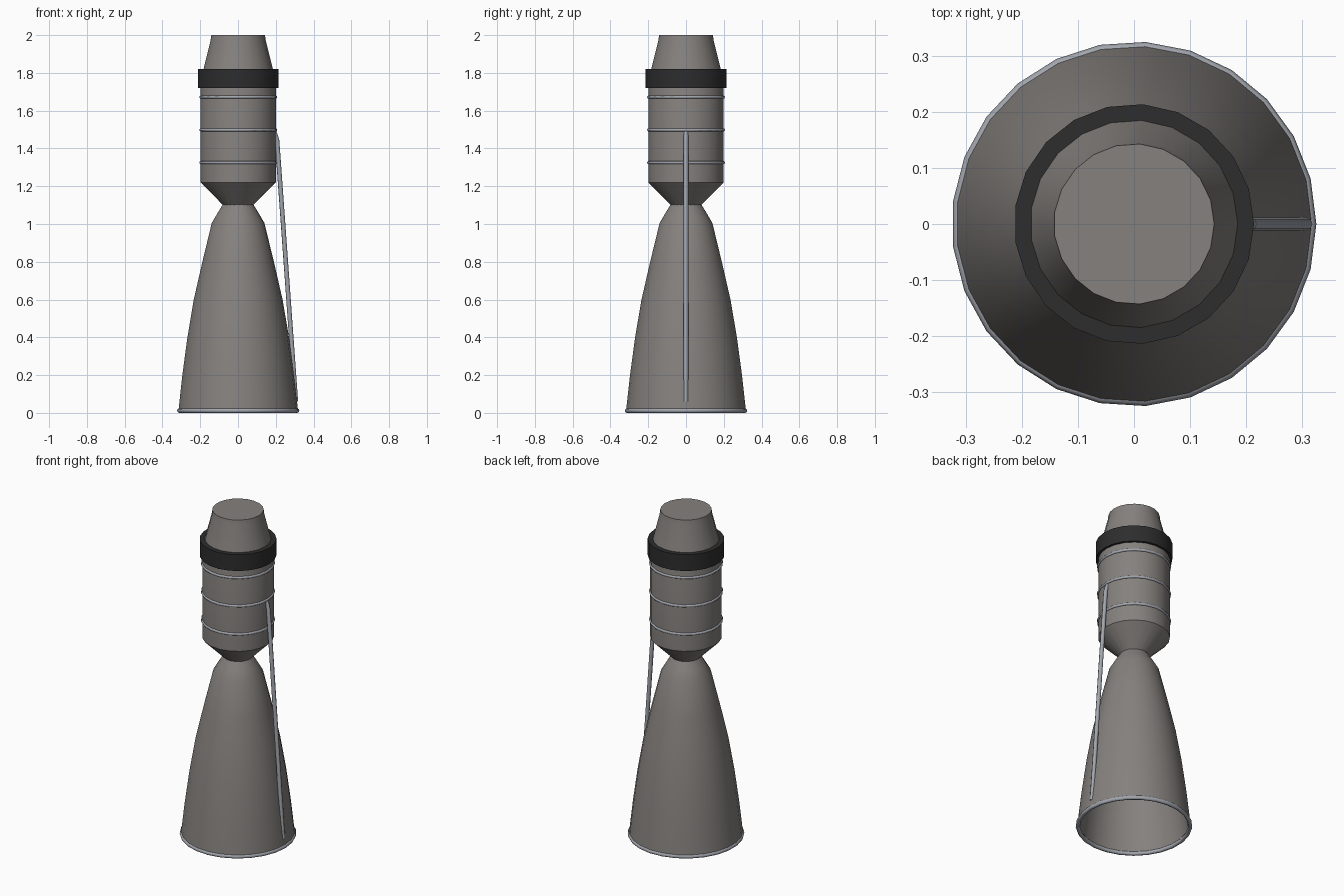
import bpy, bmesh, math

cube = bpy.data.objects.get("Cube")
if cube:
    bpy.data.objects.remove(cube, do_unlink=True)


def material(name, rgb):
    mat = bpy.data.materials.new(name)
    mat.use_nodes = True
    mat.diffuse_color = (*rgb, 1)
    mat.node_tree.nodes["Principled BSDF"].inputs["Base Color"].default_value = (*rgb, 1)
    return mat


WARM_GREY = material("warm grey metal", (0.235, 0.22, 0.208))
STEEL = material("pale steel", (0.36, 0.38, 0.42))
BLACK = material("black band", (0.026, 0.026, 0.026))


def finish(obj, name, mat, angle=35):
    obj.name = name
    obj.data.materials.clear()
    obj.data.materials.append(mat)
    bpy.ops.object.select_all(action="DESELECT")
    obj.select_set(True)
    bpy.context.view_layer.objects.active = obj
    bpy.ops.object.shade_smooth_by_angle(angle=math.radians(angle))


def lathe(name, profile, sides, mat, closed=False):
    """Revolve (radius, height) points about the vertical axis."""
    bm = bmesh.new()
    verts = [bm.verts.new((r, 0, z)) for r, z in profile]
    edges = [bm.edges.new(pair) for pair in zip(verts, verts[1:])]
    if closed:
        edges.append(bm.edges.new((verts[-1], verts[0])))
    bmesh.ops.spin(bm, geom=verts + edges, cent=(0, 0, 0), axis=(0, 0, 1),
                   angle=math.tau, steps=sides)
    bmesh.ops.remove_doubles(bm, verts=bm.verts, dist=0.0005)
    bmesh.ops.recalc_face_normals(bm, faces=bm.faces)
    mesh = bpy.data.meshes.new(name)
    bm.to_mesh(mesh)
    bm.free()
    obj = bpy.data.objects.new(name, mesh)
    bpy.context.collection.objects.link(obj)
    finish(obj, name, mat)


def hoop(name, radius, thickness, z, sides):
    bpy.ops.mesh.primitive_torus_add(major_radius=radius, minor_radius=thickness,
                                     major_segments=sides, minor_segments=8,
                                     location=(0, 0, z))
    finish(bpy.context.object, name, STEEL, 60)


# Flared bell: outer wall going down, thin inner wall coming back up
outer = [(0.08, 1.105), (0.108, 1.06), (0.14, 1.005), (0.19, 0.8),
         (0.236, 0.6), (0.27, 0.4), (0.297, 0.2), (0.318, 0.01)]
inner = [(r - 0.012, z) for r, z in reversed(outer[1:])]
lathe("nozzle_bell", outer + inner + [(0, 1.06)], 25, WARM_GREY)
hoop("bell_rim", 0.313, 0.012, 0.012, 25)

# Chamber with tapered underside and a tapered cap
lathe("chamber", [(0, 1.1), (0.08, 1.1), (0.2, 1.22), (0.2, 1.75),
                  (0.187, 1.81), (0.147, 1.97), (0.143, 2.0), (0, 2.0)],
      21, WARM_GREY)

# Dark collar around the shoulder
lathe("collar", [(0.185, 1.72), (0.214, 1.72), (0.214, 1.82), (0.185, 1.82)],
      21, BLACK, closed=True)

# Steel hoops on the chamber
for i, z in enumerate((1.325, 1.498, 1.672)):
    hoop(f"chamber_hoop_{i + 1}", 0.199, 0.008, z, 21)

# Feed pipe from the chamber wall down to the bell
curve = bpy.data.curves.new("feed_pipe", "CURVE")
curve.dimensions = "3D"
curve.bevel_depth = 0.012
curve.bevel_resolution = 2
curve.use_fill_caps = True
path = curve.splines.new("POLY")
points = [(0.185, 1.5), (0.197, 1.475), (0.207, 1.44), (0.302, 0.12), (0.306, 0.06)]
path.points.add(len(points) - 1)
for p, (x, z) in zip(path.points, points):
    p.co = (x, 0, z, 1)
pipe = bpy.data.objects.new("feed_pipe", curve)
bpy.context.collection.objects.link(pipe)
bpy.ops.object.select_all(action="DESELECT")
pipe.select_set(True)
bpy.context.view_layer.objects.active = pipe
bpy.ops.object.convert(target="MESH")
finish(bpy.context.object, "feed_pipe", STEEL, 60)
